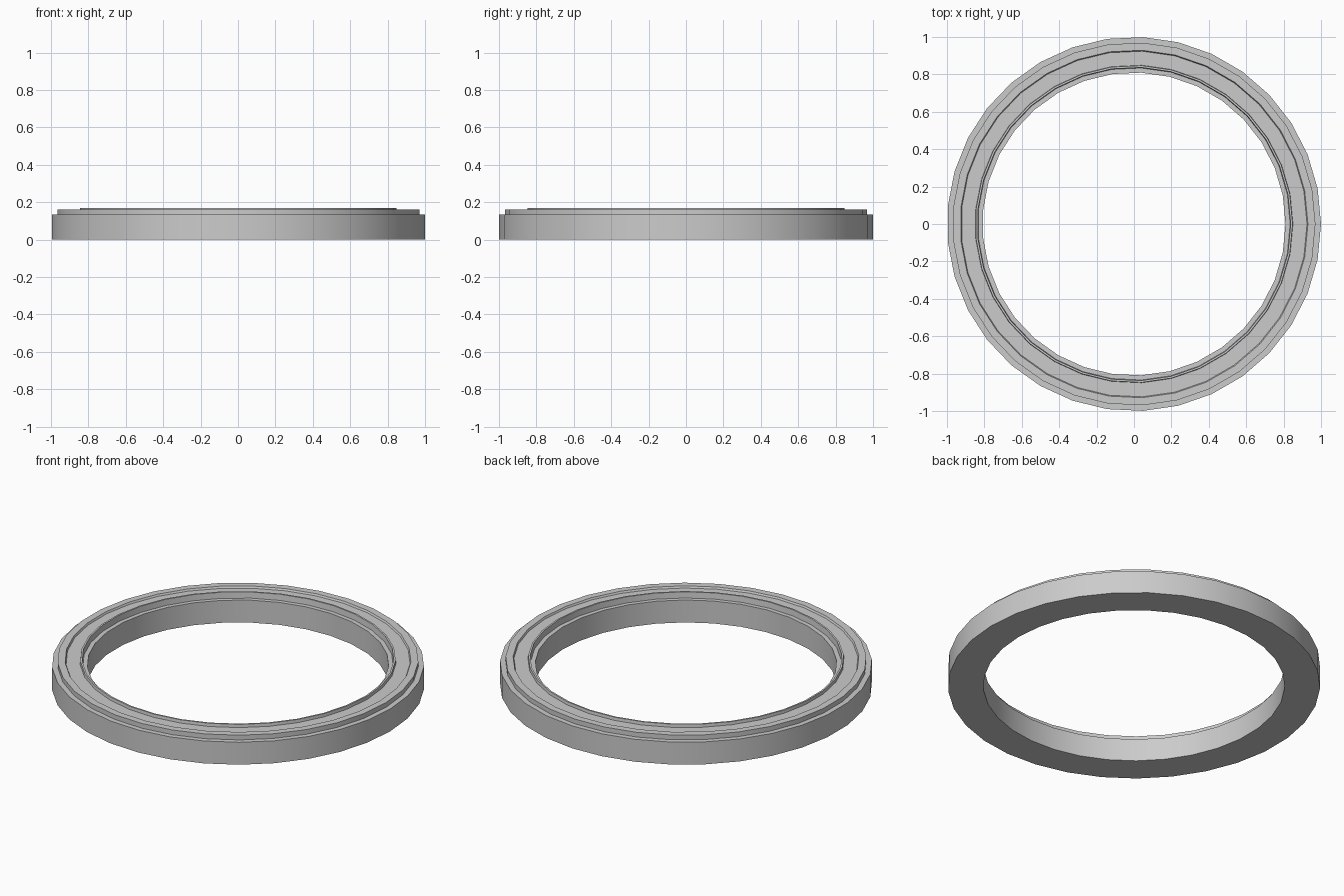
import bpy, bmesh
from math import cos, sin, tau

if "Cube" in bpy.data.objects:
    bpy.data.objects.remove(bpy.data.objects["Cube"])

SEGMENTS = 33

# Cross-section (radius, height): outer step, rim, shallow channel, lip, inner ledge
PROFILE = [(1.0, 0.0), (1.0, 0.133), (0.97, 0.133), (0.97, 0.161),
           (0.93, 0.161), (0.925, 0.15), (0.85, 0.15), (0.848, 0.168),
           (0.838, 0.168), (0.835, 0.133), (0.81, 0.133), (0.81, 0.0)]


def lathe(name, profile, segments):
    bm = bmesh.new()
    rings = [[bm.verts.new((r * cos(tau * i / segments),
                            r * sin(tau * i / segments), z))
              for r, z in profile] for i in range(segments)]
    n = len(profile)
    for i in range(segments):
        a, b = rings[i], rings[(i + 1) % segments]
        for j in range(n):
            k = (j + 1) % n
            bm.faces.new((a[j], b[j], b[k], a[k]))
    bmesh.ops.recalc_face_normals(bm, faces=bm.faces)
    mesh = bpy.data.meshes.new(name)
    bm.to_mesh(mesh)
    bm.free()
    obj = bpy.data.objects.new(name, mesh)
    bpy.context.collection.objects.link(obj)
    return obj


# Stepped ring
ring = lathe("stepped_ring", PROFILE, SEGMENTS)
bpy.context.view_layer.objects.active = ring
ring.select_set(True)
bpy.ops.object.shade_smooth_by_angle()
